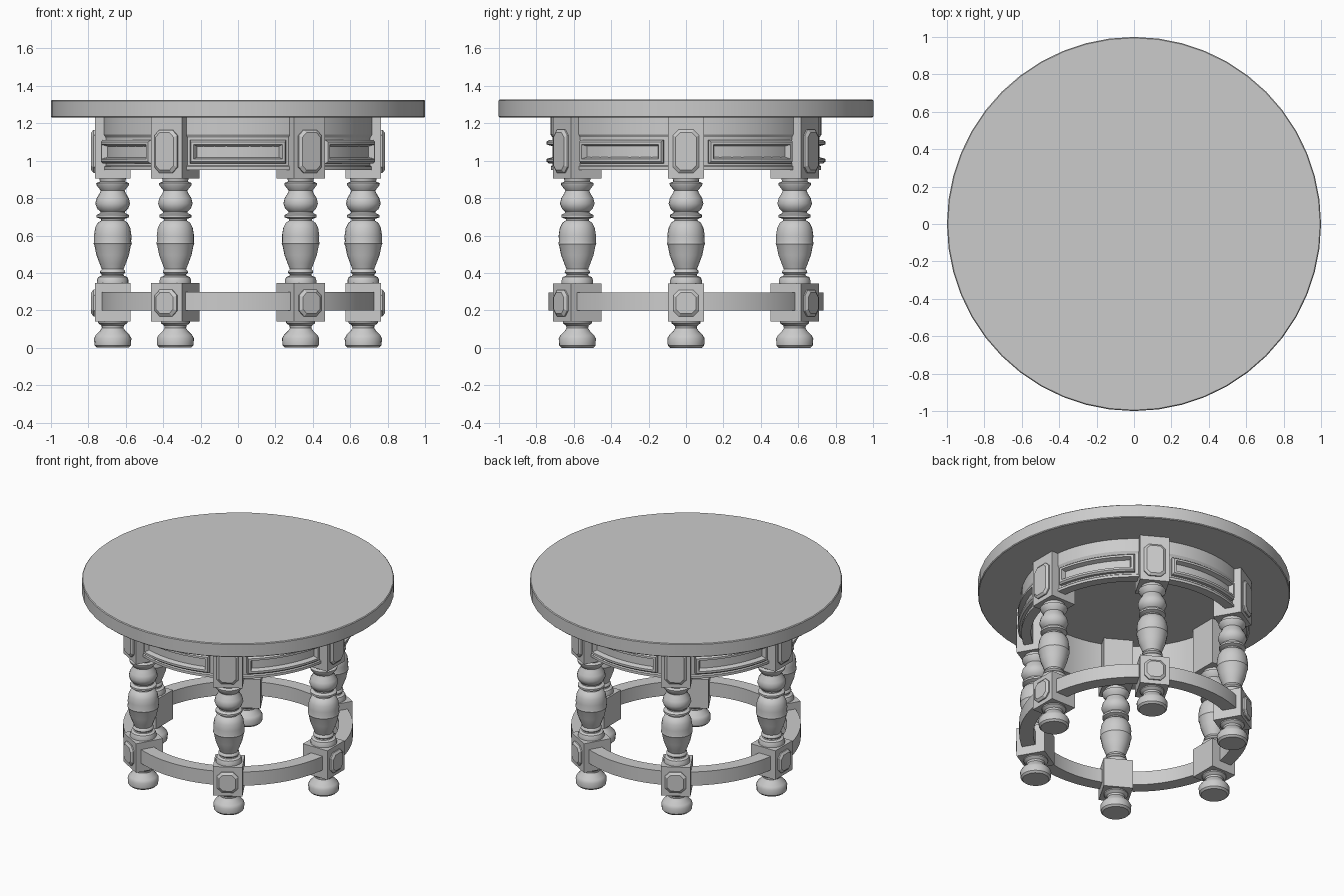
import bpy, bmesh
from math import sin, cos, radians, pi

if "Cube" in bpy.data.objects:
    bpy.data.objects.remove(bpy.data.objects["Cube"])

LEG_R = 0.67       # distance of legs from the centre


def finish(name, bm, angle=None):
    """Turn a bmesh into an object, optionally smooth by angle."""
    bmesh.ops.recalc_face_normals(bm, faces=bm.faces)
    mesh = bpy.data.meshes.new(name)
    bm.to_mesh(mesh)
    bm.free()
    ob = bpy.data.objects.new(name, mesh)
    bpy.context.collection.objects.link(ob)
    if angle:
        bpy.ops.object.select_all(action='DESELECT')
        ob.select_set(True)
        bpy.context.view_layer.objects.active = ob
        bpy.ops.object.shade_smooth_by_angle(angle=radians(angle))
    return ob


def bridge(bm, loops, closed=False):
    """Join successive vertex rings with quads."""
    pairs = list(zip(loops, loops[1:]))
    if closed:
        pairs.append((loops[-1], loops[0]))
    for a, b in pairs:
        n = len(a)
        for i in range(n):
            j = (i + 1) % n
            bm.faces.new((a[i], a[j], b[j], b[i]))


def lathe(name, profile, n, closed=False, cx=0.0, angle=35):
    """Revolve (radius, z) points; closed makes a ring, otherwise ends are capped."""
    bm = bmesh.new()
    loops = [[bm.verts.new((cx + r * cos(2 * pi * i / n), r * sin(2 * pi * i / n), z))
              for i in range(n)] for r, z in profile]
    bridge(bm, loops, closed)
    if not closed:
        bm.faces.new(loops[0])
        bm.faces.new(loops[-1])
    return finish(name, bm, angle)


def block(name, z0, z1):
    """Square leg block centred on the leg."""
    bm = bmesh.new()
    bmesh.ops.create_cube(bm, size=1)
    for v in bm.verts:
        v.co = (LEG_R + v.co.x * 0.19, v.co.y * 0.19, (z0 + z1) / 2 + v.co.z * (z1 - z0))
    return finish(name, bm)


def plaque(name, hw, z0, z1, cut):
    """Raised eight-sided plaque with a sloping rim on the outer block face."""
    bm = bmesh.new()
    loops = []
    for x, d in ((0.75, 0), (0.773, 0), (0.785, 0.015)):
        w, a, b = hw - d, z0 + d, z1 - d
        c = cut - d * 0.4
        pts = [(-w, a + c), (-w + c, a), (w - c, a), (w, a + c),
               (w, b - c), (w - c, b), (-w + c, b), (-w, b - c)]
        loops.append([bm.verts.new((x, y, z)) for y, z in pts])
    bridge(bm, loops)
    bm.faces.new(loops[0])
    bm.faces.new(loops[-1])
    return finish(name, bm)


def apron_frame(name, half, z0, z1, mid, n=10):
    """Curved rectangular moulding wrapped on the apron."""
    bm = bmesh.new()
    loops = []
    for r, d in ((0.70, 0), (0.733, 0), (0.745, 0.01), (0.745, 0.024), (0.71, 0.034)):
        h = half - d / 0.72
        angs = [mid - h + 2 * h * i / n for i in range(n + 1)]
        pts = [(a, z0 + d) for a in angs] + [(a, z1 - d) for a in reversed(angs)]
        loops.append([bm.verts.new((r * cos(a), r * sin(a), z)) for a, z in pts])
    bridge(bm, loops)
    return finish(name, bm, 25)


def repeat_six(ob):
    """Repeat a part around the table every 60 degrees."""
    for k in range(1, 6):
        c = ob.copy()
        c.rotation_euler.z = radians(60 * k)
        bpy.context.collection.objects.link(c)


# Round table top
lathe("table_top", [(0.995, 1.23), (1.0, 1.235), (1.0, 1.32), (0.995, 1.325)], 48)

# Apron ring under the top, with a slight upper band and lower lip
lathe("apron", [(0.66, 0.95), (0.722, 0.95), (0.722, 0.968), (0.714, 0.975),
                (0.714, 1.125), (0.724, 1.14), (0.724, 1.235), (0.66, 1.235)],
      72, closed=True, angle=25)

# Stretcher ring joining the lower blocks
lathe("stretcher_ring", [(0.645, 0.2), (0.735, 0.2), (0.735, 0.297), (0.645, 0.297)],
      72, closed=True)

# Turned foot and turned leg profiles
foot = [(0.085, 0.0), (0.097, 0.012), (0.1, 0.05), (0.09, 0.068), (0.068, 0.09),
        (0.058, 0.105), (0.06, 0.118), (0.078, 0.132), (0.078, 0.145)]
leg = [(0.085, 0.34), (0.085, 0.36), (0.078, 0.378), (0.06, 0.385), (0.058, 0.392),
       (0.068, 0.402), (0.066, 0.412), (0.058, 0.42), (0.07, 0.45), (0.087, 0.495),
       (0.097, 0.545), (0.102, 0.556), (0.099, 0.568), (0.1, 0.60), (0.094, 0.64),
       (0.08, 0.668), (0.062, 0.68), (0.062, 0.688), (0.086, 0.697), (0.086, 0.71),
       (0.066, 0.72), (0.066, 0.728), (0.082, 0.742), (0.093, 0.77), (0.086, 0.80),
       (0.07, 0.825), (0.064, 0.84), (0.086, 0.868), (0.088, 0.88), (0.068, 0.888),
       (0.072, 0.91)]

# Six legs, with blocks, plaques and apron mouldings between them
parts = [
    lathe("foot", foot, 20, cx=LEG_R),
    lathe("turned_leg", leg, 20, cx=LEG_R),
    block("lower_block", 0.14, 0.345),
    block("upper_block", 0.905, 1.235),
    plaque("lower_plaque", 0.068, 0.168, 0.31, 0.03),
    plaque("upper_plaque", 0.07, 0.935, 1.165, 0.03),
    apron_frame("apron_moulding", radians(20.5), 0.985, 1.11, radians(30)),
]
for p in parts:
    repeat_six(p)
